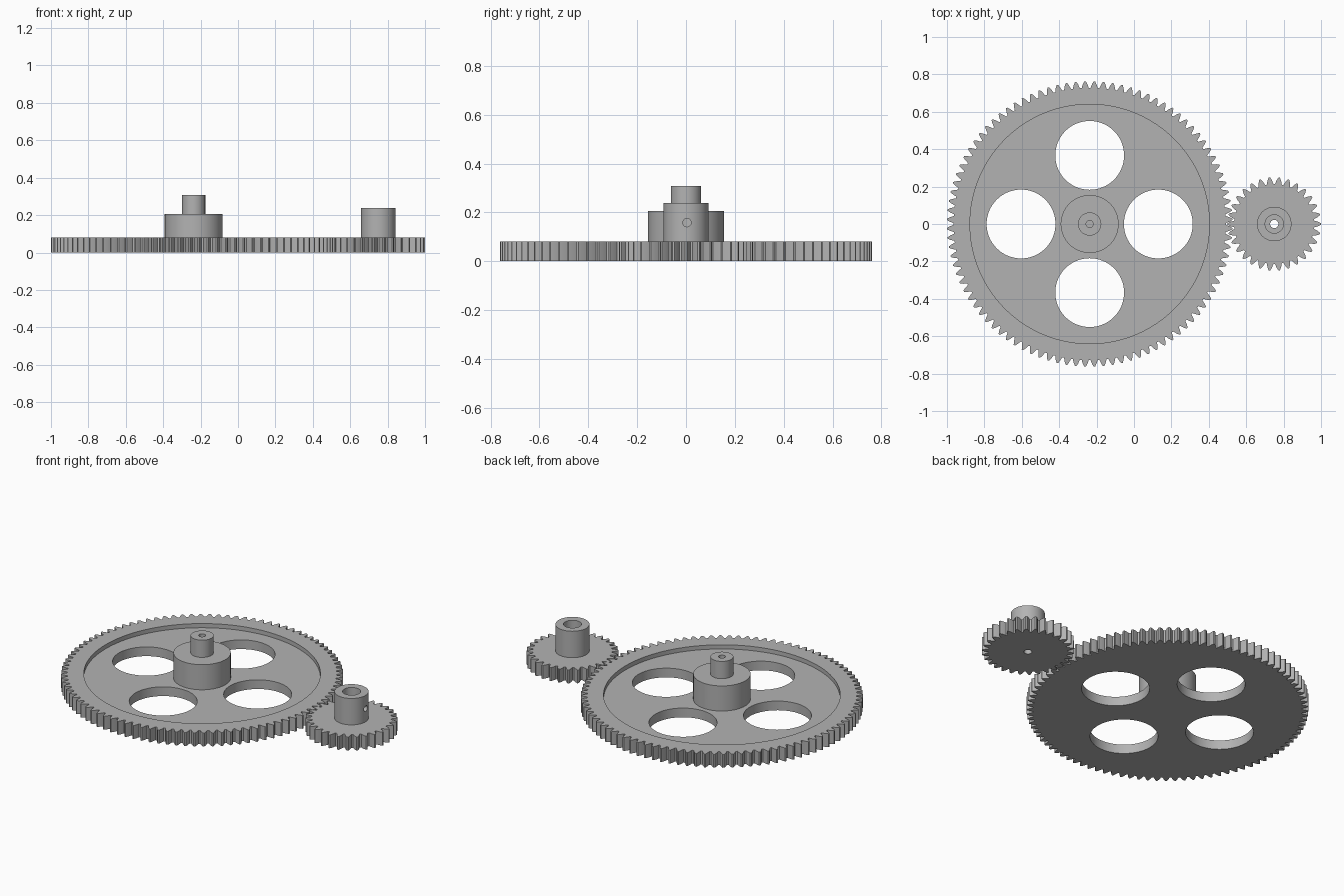
import bpy, bmesh, math

cube = bpy.data.objects.get("Cube")
if cube:
    bpy.data.objects.remove(cube, do_unlink=True)

GREY = (0.45, 0.45, 0.45, 1)
metal = bpy.data.materials.new("plain grey metal")
metal.use_nodes = True
metal.diffuse_color = GREY
metal.node_tree.nodes["Principled BSDF"].inputs["Base Color"].default_value = GREY

MODULE = 0.01557
WHEEL_X, PINION_X = -0.237, 0.75
RIM = 0.08       # gear thickness
WEB = 0.055      # height of the recessed web


def finish(bm, name):
    bmesh.ops.recalc_face_normals(bm, faces=bm.faces)
    mesh = bpy.data.meshes.new(name)
    bm.to_mesh(mesh)
    bm.free()
    mesh.materials.append(metal)
    ob = bpy.data.objects.new(name, mesh)
    bpy.context.collection.objects.link(ob)
    return ob


def gear(name, x, teeth, phase):
    """Spur gear: one tooth outline repeated round the circle, then extruded."""
    pitch_r = MODULE * teeth / 2
    tip, root = pitch_r + MODULE, pitch_r - 1.25 * MODULE
    step = math.tau / teeth
    outline = [(-0.4, root), (-0.25, pitch_r), (-0.08, tip),
               (0.08, tip), (0.25, pitch_r), (0.4, root)]
    bm = bmesh.new()
    ring = []
    for i in range(teeth):
        for frac, r in outline:
            a = (i + frac + phase) * step
            ring.append(bm.verts.new((x + r * math.cos(a), r * math.sin(a), 0)))
    base = bm.faces.new(ring)
    new = bmesh.ops.extrude_face_region(bm, geom=[base], use_keep_orig=True)["geom"]
    bmesh.ops.translate(bm, verts=[g for g in new if isinstance(g, bmesh.types.BMVert)],
                        vec=(0, 0, RIM))
    return finish(bm, name)


def cylinder(name, x, y, r, z0, z1, sides=64):
    bm = bmesh.new()
    bmesh.ops.create_cone(bm, cap_ends=True, segments=sides, radius1=r, radius2=r, depth=z1 - z0)
    bmesh.ops.translate(bm, verts=bm.verts, vec=(x, y, (z0 + z1) / 2))
    return finish(bm, name)


def combine(ob, tool, operation):
    mod = ob.modifiers.new(tool.name, 'BOOLEAN')
    mod.operation, mod.solver, mod.object = operation, 'EXACT', tool
    bpy.context.view_layer.objects.active = ob
    bpy.ops.object.modifier_apply(modifier=mod.name)
    bpy.data.objects.remove(tool, do_unlink=True)


def smooth(ob):
    bpy.ops.object.select_all(action='DESELECT')
    ob.select_set(True)
    bpy.context.view_layer.objects.active = ob
    bpy.ops.object.shade_smooth_by_angle(angle=math.radians(20))


# Large wheel: recessed web with four round lightening holes
wheel = gear("large_wheel", WHEEL_X, 96, 0.5)
combine(wheel, cylinder("recess", WHEEL_X, 0, 0.64, WEB, 0.2, 128), 'DIFFERENCE')
for i in range(4):
    a = i * math.pi / 2
    hole = cylinder("web_hole", WHEEL_X + 0.367 * math.cos(a), 0.367 * math.sin(a), 0.184, -0.1, 0.2)
    combine(wheel, hole, 'DIFFERENCE')

# Stepped hub with a small blind bore
combine(wheel, cylinder("wheel_hub", WHEEL_X, 0, 0.155, 0.03, 0.205), 'UNION')
combine(wheel, cylinder("wheel_post", WHEEL_X, 0, 0.062, 0.15, 0.308), 'UNION')
combine(wheel, cylinder("post_bore", WHEEL_X, 0, 0.019, 0.21, 0.4, 32), 'DIFFERENCE')

# Small pinion with a collar, counterbore and through bore
pinion = gear("pinion", PINION_X, 30, 0)
combine(pinion, cylinder("pinion_collar", PINION_X, 0, 0.092, 0.04, 0.238), 'UNION')
combine(pinion, cylinder("counterbore", PINION_X, 0, 0.049, 0.05, 0.4, 48), 'DIFFERENCE')
combine(pinion, cylinder("through_bore", PINION_X, 0, 0.022, -0.1, 0.1, 32), 'DIFFERENCE')

# Set screw hole through the outer side of the collar
screw = cylinder("set_screw_hole", 0, 0, 0.017, -0.06, 0.06, 32)
screw.data.transform(screw.matrix_world.Rotation(math.pi / 2, 4, 'Y'))
screw.data.transform(screw.matrix_world.Translation((PINION_X + 0.08, 0.004, 0.158)))
combine(pinion, screw, 'DIFFERENCE')

for ob in (wheel, pinion):
    smooth(ob)
